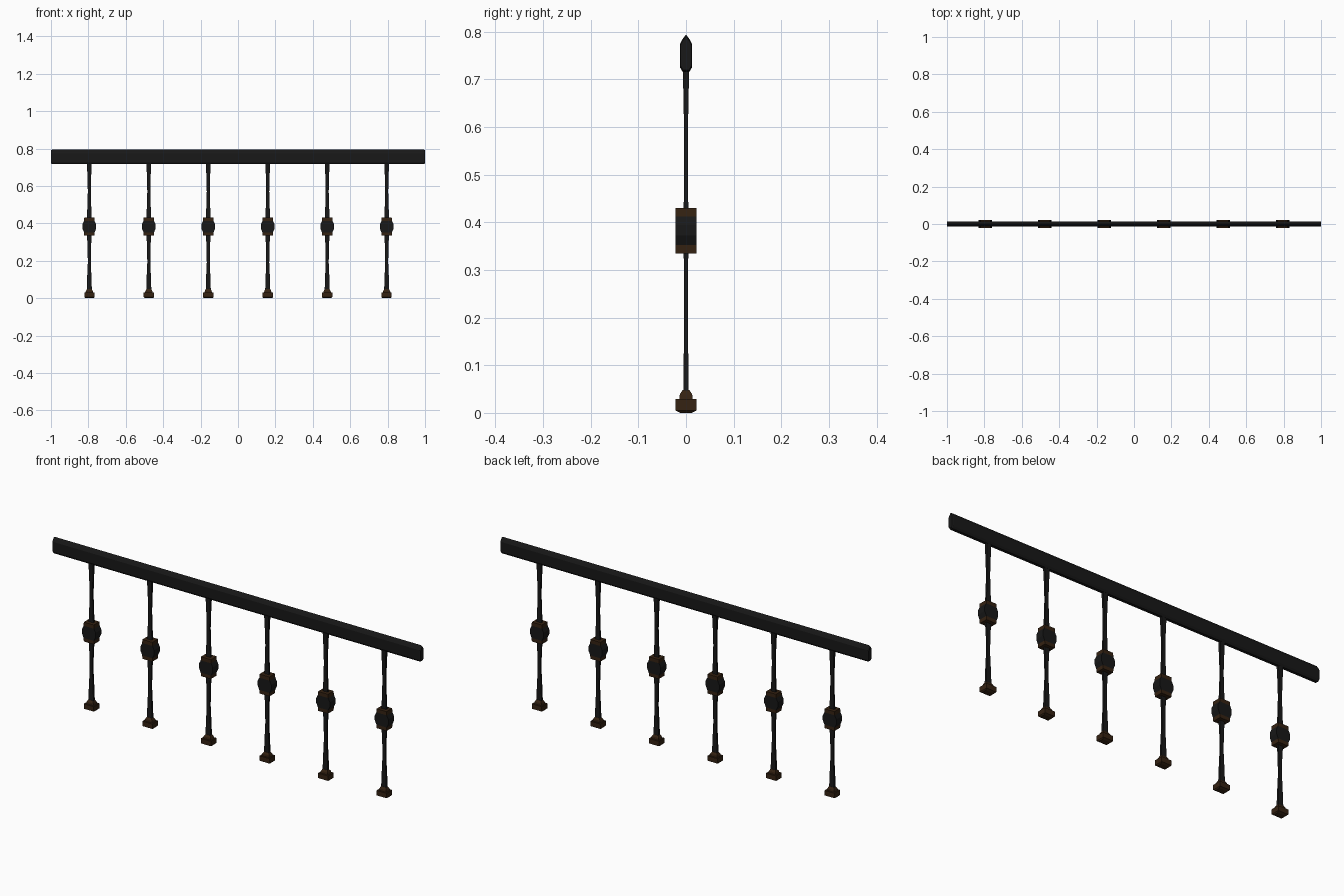
import bpy, bmesh

if "Cube" in bpy.data.objects:
    bpy.data.objects.remove(bpy.data.objects["Cube"])


def material(name, rgb):
    m = bpy.data.materials.new(name)
    m.diffuse_color = (*rgb, 1)
    m.use_nodes = True
    m.node_tree.nodes["Principled BSDF"].inputs["Base Color"].default_value = m.diffuse_color
    return m


IRON = material("black_iron", (0.009, 0.009, 0.009))
BRONZE = material("dark_bronze", (0.035, 0.016, 0.006))


def loft(name, rings, mat):
    """Skin a list of equal-sized point rings and cap both ends."""
    bm = bmesh.new()
    vs = [[bm.verts.new(p) for p in r] for r in rings]
    n = len(vs[0])
    for a, b in zip(vs, vs[1:]):
        for i in range(n):
            j = (i + 1) % n
            bm.faces.new((a[i], a[j], b[j], b[i]))
    bm.faces.new(vs[0])
    bm.faces.new(vs[-1])
    bmesh.ops.recalc_face_normals(bm, faces=bm.faces)
    me = bpy.data.meshes.new(name)
    bm.to_mesh(me)
    bm.free()
    me.materials.append(mat)
    ob = bpy.data.objects.new(name, me)
    bpy.context.collection.objects.link(ob)
    return ob


def rect_stack(name, x, levels, mat):
    """Stack of rectangles given as (z, half width, half depth)."""
    return loft(name, [[(x - w, -d, z), (x + w, -d, z), (x + w, d, z), (x - w, d, z)]
                       for z, w, d in levels], mat)


# Handrail: peaked section with slightly chamfered ends
half = [(0.007, 0.716), (0.013, 0.726), (0.013, 0.774), (0.007, 0.785)]
section = half + [(0, 0.794)] + [(-y, z) for y, z in reversed(half)]
zc = 0.755
loft("handrail", [[(x, y * s, zc + (z - zc) * s) for y, z in section]
                  for x, s in ((-1, 0.9), (-0.995, 1), (0.995, 1), (1, 0.9))], IRON)

knuckle = [(-0.028, 0.352), (0.028, 0.352), (0.037, 0.372), (0.037, 0.394),
           (0.028, 0.412), (-0.028, 0.412), (-0.037, 0.394), (-0.037, 0.372)]

for k in range(6):
    x = -0.795 + 0.318 * k
    # Flared upper and lower bars
    rect_stack("lower_bar", x, [(0.03, 0.014, 0.006), (0.10, 0.012, 0.005), (0.19, 0.008, 0.004),
                                (0.27, 0.009, 0.004), (0.345, 0.013, 0.005)], IRON)
    rect_stack("upper_bar", x, [(0.42, 0.013, 0.005), (0.50, 0.010, 0.004), (0.57, 0.008, 0.004),
                                (0.65, 0.010, 0.005), (0.73, 0.013, 0.007)], IRON)
    # Central knuckle with a collar above and below
    loft("knuckle", [[(x + px, y, pz) for px, pz in knuckle] for y in (-0.022, 0.022)], IRON)
    rect_stack("lower_collar", x, [(0.335, 0.027, 0.022), (0.352, 0.028, 0.022)], BRONZE)
    rect_stack("upper_collar", x, [(0.412, 0.028, 0.022), (0.43, 0.027, 0.022)], BRONZE)
    # Foot block with rounded cap
    rect_stack("foot", x, [(0, 0.022, 0.012), (0.005, 0.027, 0.022), (0.029, 0.027, 0.022)], BRONZE)
    rect_stack("foot_cap", x, [(0.029, 0.021, 0.014), (0.039, 0.018, 0.013),
                               (0.048, 0.013, 0.007)], BRONZE)
